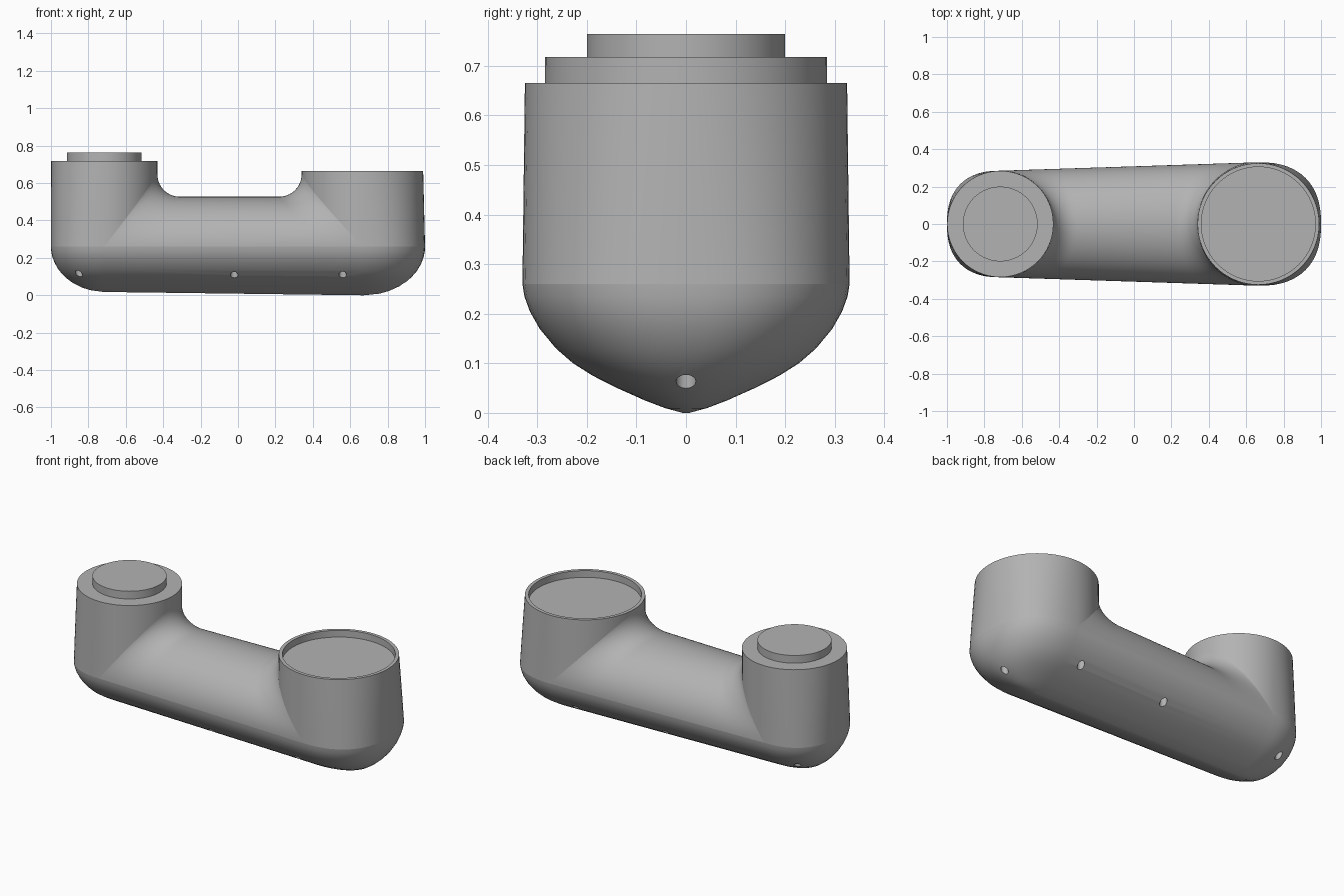
import bpy, bmesh, math

if "Cube" in bpy.data.objects:
    bpy.data.objects.remove(bpy.data.objects["Cube"])

grey = bpy.data.materials.new("grey_metal")
grey.diffuse_color = (0.45, 0.45, 0.45, 1)
grey.use_nodes = True
grey.node_tree.nodes["Principled BSDF"].inputs["Base Color"].default_value = grey.diffuse_color

XL, RL, TOP_L = -0.715, 0.284, 0.718     # small tower
XR, RR, TOP_R = 0.665, 0.325, 0.665      # large tower
SEAM, CROWN, FILLET = 0.26, 0.527, 0.12
N = 32                                   # segments per half turn


def make(name, rings, closed=True, cap_first=False, cap_last=False):
    """Skin a list of point rings with quads."""
    bm = bmesh.new()
    vs = [[bm.verts.new(p) for p in r] for r in rings]
    n = len(rings[0])
    for a, b in zip(vs, vs[1:]):
        for i in range(n if closed else n - 1):
            j = (i + 1) % n
            bm.faces.new((a[i], a[j], b[j], b[i]))
    if cap_first:
        bm.faces.new(vs[0][::-1])
    if cap_last:
        bm.faces.new(vs[-1])
    me = bpy.data.meshes.new(name)
    bm.to_mesh(me)
    bm.free()
    ob = bpy.data.objects.new(name, me)
    bpy.context.collection.objects.link(ob)
    me.materials.append(grey)
    return ob


def smooth(ob):
    bpy.ops.object.select_all(action='DESELECT')
    ob.select_set(True)
    bpy.context.view_layer.objects.active = ob
    bpy.ops.object.shade_smooth_by_angle(angle=math.radians(35))


def half(cx, rx, ry, e, sign):
    """Half superellipse, bulging to +x (sign 1) or -x (sign -1), counter-clockwise."""
    pts = []
    for i in range(N + 1):
        t = math.pi * (i / N - 0.5)
        c, s = max(math.cos(t), 0), math.sin(t)
        pts.append((cx + sign * rx * c ** (2 / e),
                    sign * ry * math.copysign(abs(s) ** (2 / e), s)))
    return pts


# lower hull: rounded keel below the seam, slightly pointed across y
prof = [(0, .02), (.01, .13), (.025, .25), (.05, .42), (.075, .57), (.1, .69), (.13, .795),
        (.17, .895), (.205, .955), (.235, .988), (SEAM, 1)]
rings = []
for z, fy in prof:
    fx = max(0.02, math.sqrt(max(0, 1 - ((SEAM - z) / SEAM) ** 2)))
    e = 2.0 + 0.4 * z / SEAM
    pts = half(XR, .335 * fx, .33 * fy, e, 1) + half(XL, .285 * fx, .285 * fy, e, -1)
    # keel rises a little toward the small end
    rings.append([(x, y, z + 0.018 * (1 - z / SEAM) * (0.66 - x) / 1.4) for x, y in pts])
hull = make("lower_hull", rings, cap_first=True, cap_last=True)

# vertical drilled screw holes in the keel
spots = [(0.885, 0)]
for s in (1, -1):
    spots += [(-0.85, s * 0.165), (-0.02, s * 0.215), (0.56, s * 0.235)]
for x, y in spots:
    circ = [(x + .02 * math.cos(k * math.pi / 12), y + .02 * math.sin(k * math.pi / 12))
            for k in range(24)]
    cutter = make("hole_cutter", [[(a, b, z) for a, b in circ] for z in (-0.1, 0.2)],
                  cap_first=True, cap_last=True)
    mod = hull.modifiers.new("hole", 'BOOLEAN')
    mod.operation, mod.object, mod.solver = 'DIFFERENCE', cutter, 'EXACT'
    bpy.context.view_layer.objects.active = hull
    bpy.ops.object.modifier_apply(modifier=mod.name)
    bpy.data.objects.remove(cutter)

# remove the hidden lid of the hull
bm = bmesh.new()
bm.from_mesh(hull.data)
lid = [f for f in bm.faces if all(v.co.z > SEAM - 1e-4 for v in f.verts)]
bmesh.ops.delete(bm, geom=lid, context='FACES')
bm.to_mesh(hull.data)
bm.free()
smooth(hull)


def tower(name, cx, r, rx, ry, top, sign, inner, z_in):
    """Round tower: squarer outer half at the seam, true circle at the top, then a stepped top."""
    rs = []
    for k in range(9):
        u = k / 8
        out = half(cx, rx + (r - rx) * u, ry + (r - ry) * u, 2.4 - 0.4 * u, sign)
        inn = half(cx, r, ry + (r - ry) * u, 2, -sign)
        z = SEAM + (top - SEAM) * u
        rs.append([(x, y, z) for x, y in out[:-1] + inn[:-1]])
    base = rs[-1]
    for z in (top, z_in):
        rs.append([(cx + (x - cx) * inner / r, y * inner / r, z) for x, y, _ in base])
    smooth(make(name, rs, cap_last=True))


tower("plug_tower", XL, RL, .285, .285, TOP_L, -1, 0.20, 0.764)
tower("cup_tower", XR, RR, .335, .33, TOP_R, 1, 0.305, 0.625)


# bridge: rounded saddle with fillets rising into both towers
def rise(d):
    d = min(max(d, 0), FILLET)
    return FILLET - math.sqrt(FILLET ** 2 - (FILLET - d) ** 2)


rows = []
M = 60
for k in range(M + 1):
    t = 0.5 - 0.5 * math.cos(math.pi * k / M)
    row = []
    for i in range(2 * N + 1):
        a = math.pi * (i / (2 * N) - 0.5)
        c, s = max(math.cos(a), 0), math.sin(a)
        x = (XL + RL * c) * (1 - t) + (XR - RR * c) * t
        y = s * (0.285 * (1 - t) + 0.33 * t)
        d = min(math.hypot(x - XL, y) - RL, math.hypot(x - XR, y) - RR)
        row.append((x, y, SEAM + (CROWN - SEAM) * c + rise(d) * c))
    rows.append(row)
bridge = make("bridge", rows, closed=False)
bm = bmesh.new()
bm.from_mesh(bridge.data)
bmesh.ops.recalc_face_normals(bm, faces=bm.faces[:])
if sum(f.normal.z for f in bm.faces) < 0:
    bmesh.ops.reverse_faces(bm, faces=bm.faces[:])
bm.to_mesh(bridge.data)
bm.free()
smooth(bridge)
